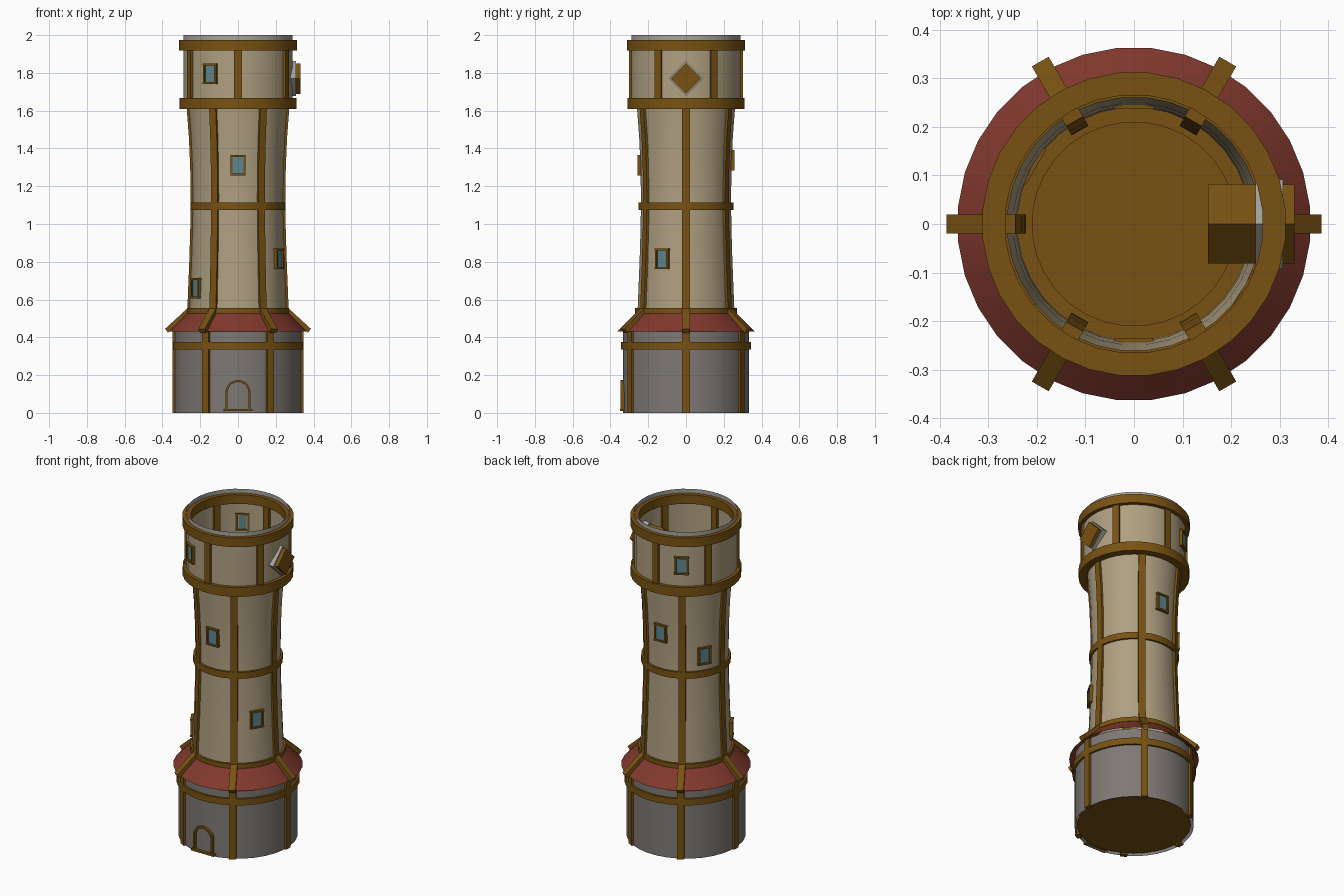
import bpy, bmesh, math
from mathutils import Vector

if "Cube" in bpy.data.objects:
    bpy.data.objects.remove(bpy.data.objects["Cube"])


def material(name, rgb):
    m = bpy.data.materials.new(name)
    m.diffuse_color = (*rgb, 1)
    m.use_nodes = True
    m.node_tree.nodes["Principled BSDF"].inputs["Base Color"].default_value = m.diffuse_color
    return m


WOOD = material("brown wood", (0.19, 0.085, 0.006))
PLASTER = material("cream plaster", (0.43, 0.35, 0.22))
STONE = material("grey stone", (0.21, 0.19, 0.175))
ROOF = material("red roof", (0.22, 0.04, 0.027))
GLASS = material("blue glass", (0.11, 0.24, 0.27))
TRIM = material("light grey trim", (0.38, 0.37, 0.34))
SIDES = 32


def at(angle, r, t=0.0, z=0.0):
    """Point at radius r in direction angle, shifted t sideways."""
    a = math.radians(angle)
    return Vector((r * math.cos(a) - t * math.sin(a),
                   r * math.sin(a) + t * math.cos(a), z))


def build(name, verts, faces, mat, smooth=False, fix=True):
    me = bpy.data.meshes.new(name)
    me.from_pydata([tuple(v) for v in verts], [], faces)
    if fix:
        bm = bmesh.new()
        bm.from_mesh(me)
        bmesh.ops.recalc_face_normals(bm, faces=bm.faces)
        bm.to_mesh(me)
        bm.free()
    me.materials.append(mat)
    ob = bpy.data.objects.new(name, me)
    bpy.context.collection.objects.link(ob)
    if smooth:
        bpy.ops.object.select_all(action='DESELECT')
        ob.select_set(True)
        bpy.context.view_layer.objects.active = ob
        bpy.ops.object.shade_smooth_by_angle(angle=math.radians(35))
    return ob


def revolve(name, profile, mat, closed=False):
    """Spin an (r, z) profile about the tower axis."""
    n = len(profile)
    verts = [at(360 * (i + 0.5) / SIDES, r, 0, z)
             for i in range(SIDES) for r, z in profile]
    faces = []
    for i in range(SIDES):
        k = (i + 1) % SIDES
        for j in range(n if closed else n - 1):
            l = (j + 1) % n
            faces.append((i * n + j, k * n + j, k * n + l, i * n + l))
    return build(name, verts, faces, mat, True, closed)


def ring(name, r0, r1, z0, z1):
    return revolve(name, [(r0, z0), (r1, z0), (r1, z1), (r0, z1)], WOOD, True)


def loft(name, sections, mat):
    """Join matching closed loops of points and cap both ends."""
    n = len(sections[0])
    faces = [(s * n + j, s * n + (j + 1) % n,
              (s + 1) * n + (j + 1) % n, (s + 1) * n + j)
             for s in range(len(sections) - 1) for j in range(n)]
    last = (len(sections) - 1) * n
    faces += [tuple(range(n)), tuple(last + j for j in range(n))]
    return build(name, [p for s in sections for p in s], faces, mat)


def post(name, angle, path, width=0.04, inner=0.018, outer=0.011):
    """Timber that follows an (r, z) path up the wall."""
    h = width / 2
    return loft(name, [[at(angle, r - inner, -h, z), at(angle, r + outer, -h, z),
                        at(angle, r + outer, h, z), at(angle, r - inner, h, z)]
                       for r, z in path], WOOD)


def plate(name, angle, r0, r1, outline, mat):
    """Extrude a (t, z) outline radially from r0 to r1."""
    return loft(name, [[at(angle, r, t, z) for t, z in outline] for r in (r0, r1)], mat)


def rect(t, z, w, h):
    return [(t - w / 2, z - h / 2), (t + w / 2, z - h / 2),
            (t + w / 2, z + h / 2), (t - w / 2, z + h / 2)]


# Walls and skirt roof
SHAFT = [(0.258, 0.53), (0.247, 0.80), (0.241, 1.0), (0.24, 1.15),
         (0.242, 1.3), (0.249, 1.46), (0.262, 1.63)]
revolve("base_wall", [(0.335, 0), (0.335, 0.44)], STONE)
revolve("skirt_roof", [(0.364, 0.432), (0.255, 0.54)], ROOF)
revolve("shaft_wall", SHAFT, PLASTER)
revolve("top_wall", [(0.29, 1.63), (0.29, 1.972)], PLASTER)
revolve("top_rim", [(0.29, 1.972), (0.29, 2.0)], TRIM)
build("floor", [at(360 * (i + 0.5) / SIDES, 0.32, 0, 0.01) for i in range(SIDES)],
      [tuple(range(SIDES))], WOOD)

# Timber hoops
ring("base_hoop", 0.31, 0.347, 0.335, 0.375)
ring("roof_hoop", 0.235, 0.27, 0.527, 0.555)
ring("waist_hoop", 0.21, 0.252, 1.075, 1.115)
ring("lower_top_hoop", 0.266, 0.311, 1.61, 1.667)
ring("upper_top_hoop", 0.266, 0.313, 1.918, 1.974)

# Upright posts and sloping roof struts
for k in range(6):
    a = 60 * k
    post(f"base_post_{k}", a, [(0.335, 0), (0.335, 0.435)])
    post(f"shaft_post_{k}", a, SHAFT)
    post(f"top_post_{k}", a + 30, [(0.29, 1.62), (0.29, 1.95)])
    loft(f"roof_strut_{k}", [[at(a, r, t, z) for r, z in
                              [(0.25, 0.535), (0.265, 0.556), (0.386, 0.445), (0.37, 0.424)]]
                             for t in (-0.02, 0.02)], WOOD)

# Windows: angle, wall radius, height
WINDOWS = [(240, 0.29, 1.795), (120, 0.29, 1.795), (270, 0.243, 1.312),
           (90, 0.244, 1.338), (150, 0.24, 1.205), (330, 0.247, 0.815),
           (210, 0.252, 0.66)]
for i, (a, r, z) in enumerate(WINDOWS):
    plate(f"window_glass_{i}", a, r - 0.002, r + 0.006, rect(0, z, 0.07, 0.092), GLASS)
    for s in (-1, 1):
        plate(f"window_jamb_{i}", a, r - 0.007, r + 0.013,
              rect(s * 0.034, z, 0.010, 0.10), WOOD)
        plate(f"window_rail_{i}", a, r - 0.007, r + 0.014,
              rect(0, z + s * 0.049, 0.082, 0.010), WOOD)

# Arched door frame with a sill
arch = []
for rad in (0.066, 0.055):
    half = [(rad, 0.015)] + [(rad * math.cos(math.pi * j / 14), 0.108 + rad * math.sin(math.pi * j / 14))
                             for j in range(15)] + [(-rad, 0.015)]
    arch.append(half)
m = len(arch[0])
verts = [at(270, r, t, z) for r in (0.32, 0.348) for half in arch for t, z in half]
faces = []
for j in range(m - 1):
    o, i2, O, I = j, m + j, 2 * m + j, 3 * m + j
    faces += [(o, o + 1, i2 + 1, i2), (O, O + 1, I + 1, I),
              (o, o + 1, O + 1, O), (i2, i2 + 1, I + 1, I)]
faces += [(j, m + j, 3 * m + j, 2 * m + j) for j in (0, m - 1)]
build("door_frame", verts, faces, WOOD)
plate("door_sill", 270, 0.32, 0.35, rect(0, 0.015, 0.155, 0.012), WOOD)


# Diamond axle block with its grey surround
def diamond(d):
    return [(-d, 1.77), (0, 1.77 - d), (d, 1.77), (0, 1.77 + d)]


plate("axle_surround", 0, 0.25, 0.307, diamond(0.092), TRIM)
plate("axle_block", 0, 0.152, 0.33, diamond(0.081), WOOD)
